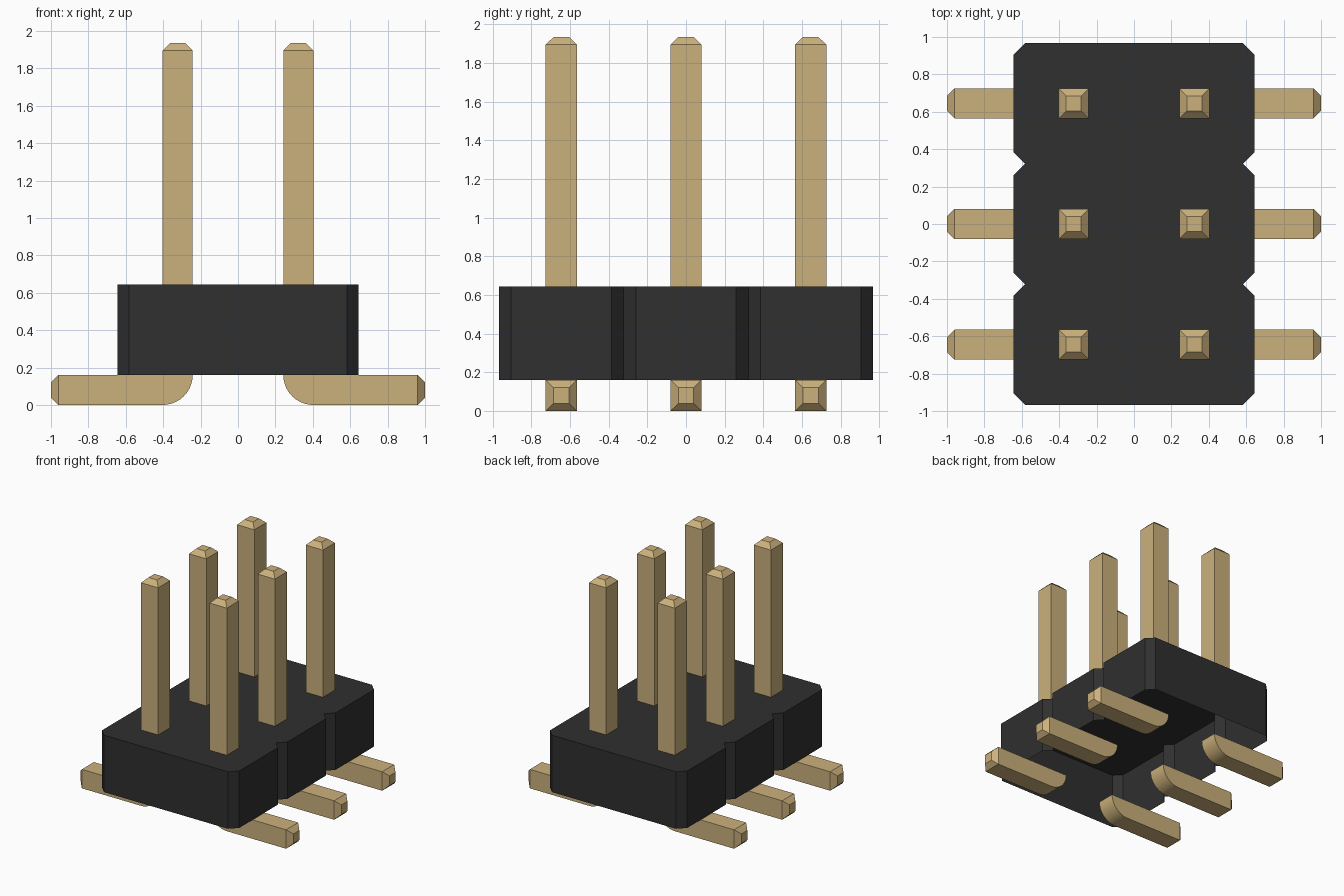
import bpy, bmesh, math

cube = bpy.data.objects.get("Cube")
if cube:
    bpy.data.objects.remove(cube, do_unlink=True)

PITCH = 0.645        # spacing between pins
HALF = 0.0805        # half the pin thickness
BASE, TOP = 0.161, 0.645   # bottom and top of the housing
TIP = 0.04           # length of the tapered tips
CUT = 0.063          # housing chamfer


def material(name, rgb, rough):
    m = bpy.data.materials.new(name)
    m.use_nodes = True
    m.diffuse_color = (*rgb, 1)
    bsdf = m.node_tree.nodes["Principled BSDF"]
    bsdf.inputs["Base Color"].default_value = (*rgb, 1)
    bsdf.inputs["Roughness"].default_value = rough
    return m


gold = material("gold", (0.60, 0.44, 0.20), 0.5)
black = material("black_plastic", (0.029, 0.029, 0.029), 0.6)


def finish(bm, name, mat, smooth=False):
    me = bpy.data.meshes.new(name)
    bm.to_mesh(me)
    bm.free()
    me.materials.append(mat)
    ob = bpy.data.objects.new(name, me)
    bpy.context.scene.collection.objects.link(ob)
    if smooth:
        bpy.ops.object.select_all(action='DESELECT')
        ob.select_set(True)
        bpy.context.view_layer.objects.active = ob
        bpy.ops.object.shade_smooth_by_angle(angle=math.radians(30))
    return ob


def loft(name, rings, mat, smooth=False):
    """Skin four-point rings in order and close the last one."""
    bm = bmesh.new()
    rows = [[bm.verts.new(p) for p in ring] for ring in rings]
    for a, b in zip(rows, rows[1:]):
        for i in range(4):
            j = (i + 1) % 4
            bm.faces.new((a[i], a[j], b[j], b[i]))
    bm.faces.new(rows[-1])
    bmesh.ops.remove_doubles(bm, verts=bm.verts, dist=1e-5)
    bmesh.ops.recalc_face_normals(bm, faces=bm.faces)
    return finish(bm, name, mat, smooth)


# Housing: chamfered outline with V notches between rows, open underneath
X = PITCH
side = []
for row in (-1, 0, 1):
    y, h = row * PITCH, PITCH / 2
    side += [(X - CUT, y - h), (X, y - h + CUT), (X, y + h - CUT)]
side.append((X - CUT, 1.5 * PITCH))
outline = side + [(-x, -y) for x, y in side]

bm = bmesh.new()
roof = bm.faces.new([bm.verts.new((x, y, TOP)) for x, y in outline])
rim = [bm.verts.new((x, y, BASE)) for x, y in outline]
upper = list(roof.verts)
n = len(rim)
for i in range(n):
    j = (i + 1) % n
    bm.faces.new((rim[i], rim[j], upper[j], upper[i]))
finish(bm, "housing", black)


# Upright pins: square posts with tapered tops
def post_ring(cx, cy, z, h):
    return [(cx - h, cy - h, z), (cx + h, cy - h, z),
            (cx + h, cy + h, z), (cx - h, cy + h, z)]


# Feet: rounded bend under the housing, then flat out to a tapered end
def foot_ring(s, cy, x, low, high, h):
    return [(s * x, cy - h, low), (s * x, cy + h, low),
            (s * x, cy + h, high), (s * x, cy - h, high)]


STEPS = 10
R = BASE
INNER = PITCH / 2 - HALF
for s, side_name in ((1, "left"), (-1, "right")):
    for row, row_name in ((-1, "front"), (0, "middle"), (1, "back")):
        cx, cy = s * PITCH / 2, row * PITCH
        label = row_name + "_" + side_name
        loft(label + "_pin", [post_ring(cx, cy, TOP, HALF),
                              post_ring(cx, cy, 1.935 - TIP, HALF),
                              post_ring(cx, cy, 1.935, TIP)], gold)
        rings = []
        for k in range(STEPS + 1):
            t = math.pi / 2 * k / STEPS
            rings.append(foot_ring(s, cy, INNER + R * (1 - math.cos(t)),
                                   R * (1 - math.sin(t)), R, HALF))
        rings.append(foot_ring(s, cy, 1 - TIP, 0, R, HALF))
        rings.append(foot_ring(s, cy, 1, TIP, R - TIP, TIP))
        loft(label + "_foot", rings, gold, True)
